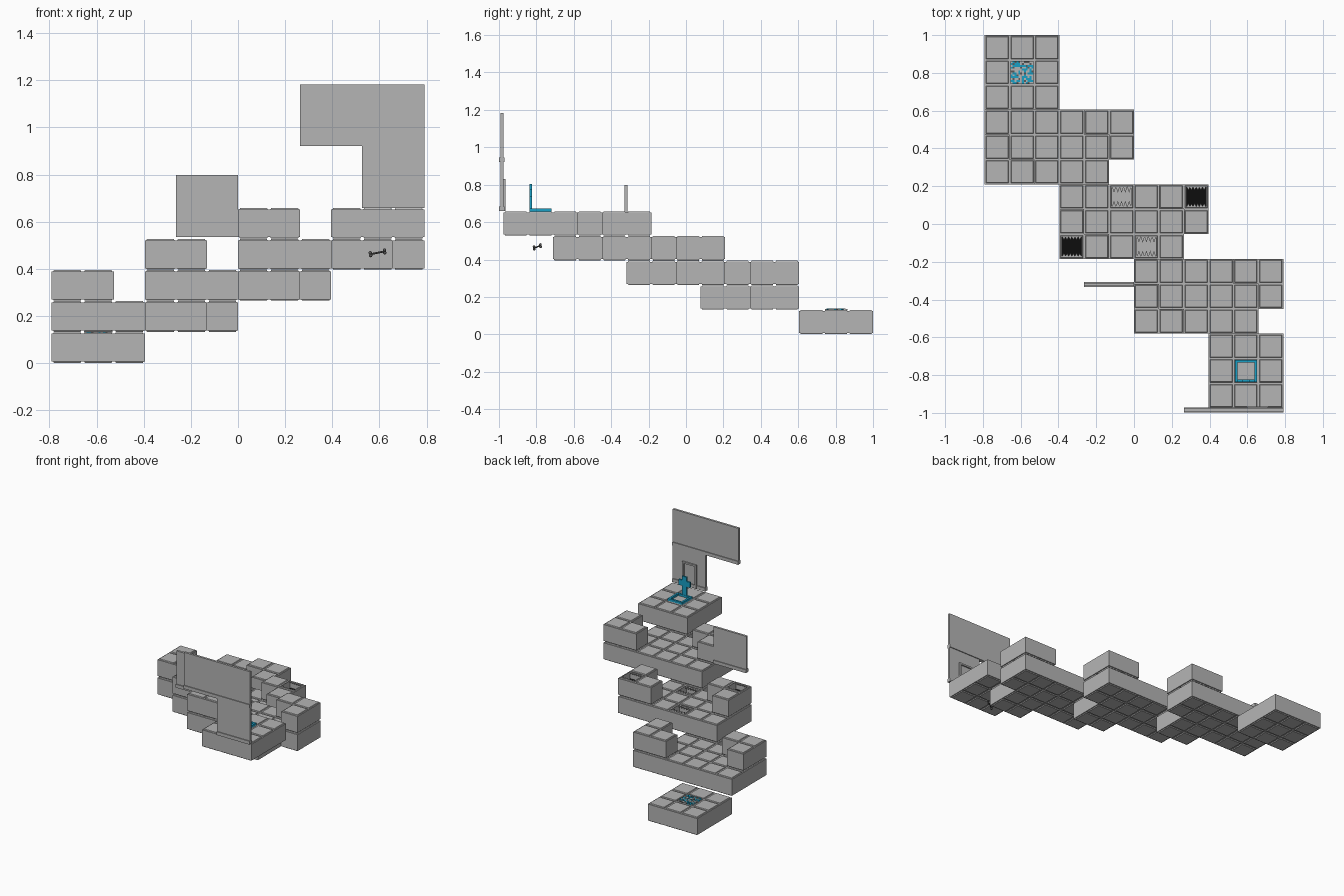
import bpy, bmesh, math, random
from mathutils import Matrix, Vector

if "Cube" in bpy.data.objects:
    bpy.data.objects.remove(bpy.data.objects["Cube"])

U = 0.1317            # size of one stone block
X0, Y0 = -6 * U, 1 - 15 * U
random.seed(4)


def material(name, color):
    m = bpy.data.materials.new(name)
    m.use_nodes = True
    m.diffuse_color = (*color, 1)
    m.node_tree.nodes["Principled BSDF"].inputs["Base Color"].default_value = (*color, 1)
    return m


STONE = material("stone grey", (0.46, 0.46, 0.46))
BLUE = material("bright blue", (0.01, 0.35, 0.56))
BLACK = material("pit black", (0.004, 0.004, 0.004))
DARK = material("dark grey", (0.1, 0.1, 0.1))


def finish(bm, name, mats):
    bmesh.ops.recalc_face_normals(bm, faces=bm.faces)
    mesh = bpy.data.meshes.new(name)
    bm.to_mesh(mesh)
    bm.free()
    for m in mats:
        mesh.materials.append(m)
    obj = bpy.data.objects.new(name, mesh)
    bpy.context.collection.objects.link(obj)
    return obj


def box(bm, lo, hi, mat=0):
    lo, hi = Vector(lo), Vector(hi)
    mx = Matrix.Translation((lo + hi) / 2) @ Matrix.Diagonal((*(hi - lo), 1))
    verts = bmesh.ops.create_cube(bm, size=1, matrix=mx)["verts"]
    for f in {f for v in verts for f in v.link_faces}:
        f.material_index = mat


def loft(bm, cx, cy, rings, cap_mat=0):
    """Square rings (half width, height) joined into a closed block."""
    loops = [[bm.verts.new((cx + sx * h, cy + sy * h, z))
              for sx, sy in ((-1, -1), (1, -1), (1, 1), (-1, 1))] for h, z in rings]
    for a, b in zip(loops, loops[1:]):
        for i in range(4):
            j = (i + 1) % 4
            bm.faces.new((a[i], a[j], b[j], b[i]))
    bm.faces.new(loops[0][::-1])
    bm.faces.new(loops[-1]).material_index = cap_mat


def teeth(bm, cx, cy, z, side, count=5, length=0.03):
    """Row of pointed plates reaching from one pit edge to the middle."""
    w = 0.1 / count
    for i in range(count):
        x = cx - 0.05 + i * w
        y = cy + side * 0.051
        tri = [(x, y), (x + w, y), (x + w / 2, y - side * length)]
        lower = [bm.verts.new((*p, z - 0.006)) for p in tri]
        upper = [bm.verts.new((*p, z)) for p in tri]
        bm.faces.new(lower[::-1])
        bm.faces.new(upper)
        for a in range(3):
            b = (a + 1) % 3
            bm.faces.new((lower[a], lower[b], upper[b], upper[a]))


def block(bm, col, row, level, pit=None):
    """One stone block with tile faces above and below, optionally a toothed pit."""
    h, z, top = U / 2, level * U, (level + 1) * U
    cx, cy = X0 + (col + 0.5) * U, Y0 + (row + 0.5) * U
    rings = [(h - 0.009, z + 0.001), (h - 0.006, z + 0.007), (h, z + 0.007),
             (h, top - 0.007), (h - 0.006, top - 0.007), (h - 0.009, top - 0.001)]
    if pit is not None:
        rings += [(0.051, top - 0.001), (0.051, top - 0.05)]
    loft(bm, cx, cy, rings, pit or 0)
    if pit is not None:
        for side in (-1, 1):
            teeth(bm, cx, cy, top - 0.003, side, 6 if pit else 5, 0.016 if pit else 0.03)


# Stone platforms climbing from the back to the front
def platform(name, col, row, level, cells, raised=(), pits={}):
    bm = bmesh.new()
    for up, group in enumerate((cells, raised)):
        for c, r in group:
            block(bm, col + c, row + r, level + up, pits.get((c, r, up)))
    finish(bm, name, [STONE, BLACK])


small = [(c, r) for c in range(3) for r in range(3)]
large = [(c, r) for c in range(6) for r in range(3) if (c, r) != (5, 0)] + [(3, -1), (4, -1)]
corners = [(0, 0), (1, 0), (0, 1), (5, 2), (4, 2), (5, 1)]

platform("start_platform", 0, 12, 0, small)
platform("lower_platform", 0, 9, 1, large, corners)
platform("trap_platform", 3, 6, 2, large, corners,
         {(0, 0, 1): 1, (5, 2, 1): 1, (2, 2, 0): 0, (3, 0, 0): 0})
platform("upper_platform", 6, 3, 3, large, corners)
platform("goal_platform", 9, 0, 4, small)

# Mosaic of small chips on the start platform
bm = bmesh.new()
n, chip = 12, 0.01
for i in range(n):
    for j in range(n):
        x = X0 + 1.5 * U + (i - n / 2) * chip
        y = Y0 + 13.5 * U + (j - n / 2) * chip
        mat = random.choice((0, 0, 1, 1, 2))
        box(bm, (x, y, U - 0.003), (x + chip, y + chip, U + random.uniform(0.001, 0.006)), mat)
finish(bm, "mosaic_tile", [STONE, BLUE, DARK])

# Blue frame and upright cross on the goal platform
gx, gy, gz = X0 + 10.5 * U, Y0 + 1.5 * U, 5 * U - 0.002
bm = bmesh.new()
R, W = 0.058, 0.014
for s in (-1, 1):
    box(bm, (gx - R, gy + s * (R - W / 2) - W / 2, gz), (gx + R, gy + s * (R - W / 2) + W / 2, gz + 0.016))
    box(bm, (gx + s * (R - W / 2) - W / 2, gy - R + W, gz), (gx + s * (R - W / 2) + W / 2, gy + R - W, gz + 0.016))
frame = finish(bm, "goal_frame", [BLUE])

bm = bmesh.new()
back = gy - R
box(bm, (gx - 0.018, back, gz), (gx + 0.018, back + 0.012, 0.805))
for s in (-1, 1):
    a, b = sorted((gx + s * 0.018, gx + s * 0.046))
    box(bm, (a, back, 0.735), (b, back + 0.012, 0.775))
finish(bm, "goal_cross", [BLUE])


# Thin standing walls with a skirting along the foot
def wall(name, x0, x1, z0, z1, y):
    bm = bmesh.new()
    box(bm, (x0, y - 0.008, z0), (x1, y + 0.008, z1))
    box(bm, (x0, y - 0.014, z0), (x1, y + 0.014, z0 + 0.024))
    finish(bm, name, [STONE])


wall("side_wall", -2 * U, 0, 0.535, 0.798, -0.32)
wall("gate_wall", 4 * U, 3 * 2 * U, 5 * U, 7 * U, -0.985)
bpy.data.objects.remove(bpy.data.objects["gate_wall"])
wall("gate_wall_lower", 4 * U, 6 * U, 5 * U, 7 * U, -0.985)
wall("gate_wall_upper", 2 * U, 6 * U, 7 * U, 9 * U - 0.003, -0.985)

# Door frame on the inner face of the gate wall
bm = bmesh.new()
for x in (0.598, 0.697):
    box(bm, (x, -0.98, 5 * U), (x + 0.012, -0.966, 0.83))
box(bm, (0.61, -0.98, 0.818), (0.697, -0.966, 0.83))
finish(bm, "door_frame", [STONE])

# Small bone floating below the goal platform
bm = bmesh.new()
a, b = Vector((0.562, -0.812, 0.462)), Vector((0.622, -0.778, 0.474))
axis = (b - a).normalized()
turn = axis.to_track_quat("Z", "Y").to_matrix().to_4x4()
bmesh.ops.create_cone(bm, cap_ends=True, segments=8, radius1=0.004, radius2=0.004,
                      depth=(b - a).length, matrix=Matrix.Translation((a + b) / 2) @ turn)
side = Vector((0, 0, 1)) - axis * axis.z
for end in (a, b):
    for s in (-1, 1):
        bmesh.ops.create_icosphere(bm, subdivisions=2, radius=0.0075,
                                   matrix=Matrix.Translation(end + side * s * 0.006))
bone = finish(bm, "bone", [DARK])
bpy.context.view_layer.objects.active = bone
bone.select_set(True)
bpy.ops.object.shade_smooth_by_angle(angle=math.radians(50))
